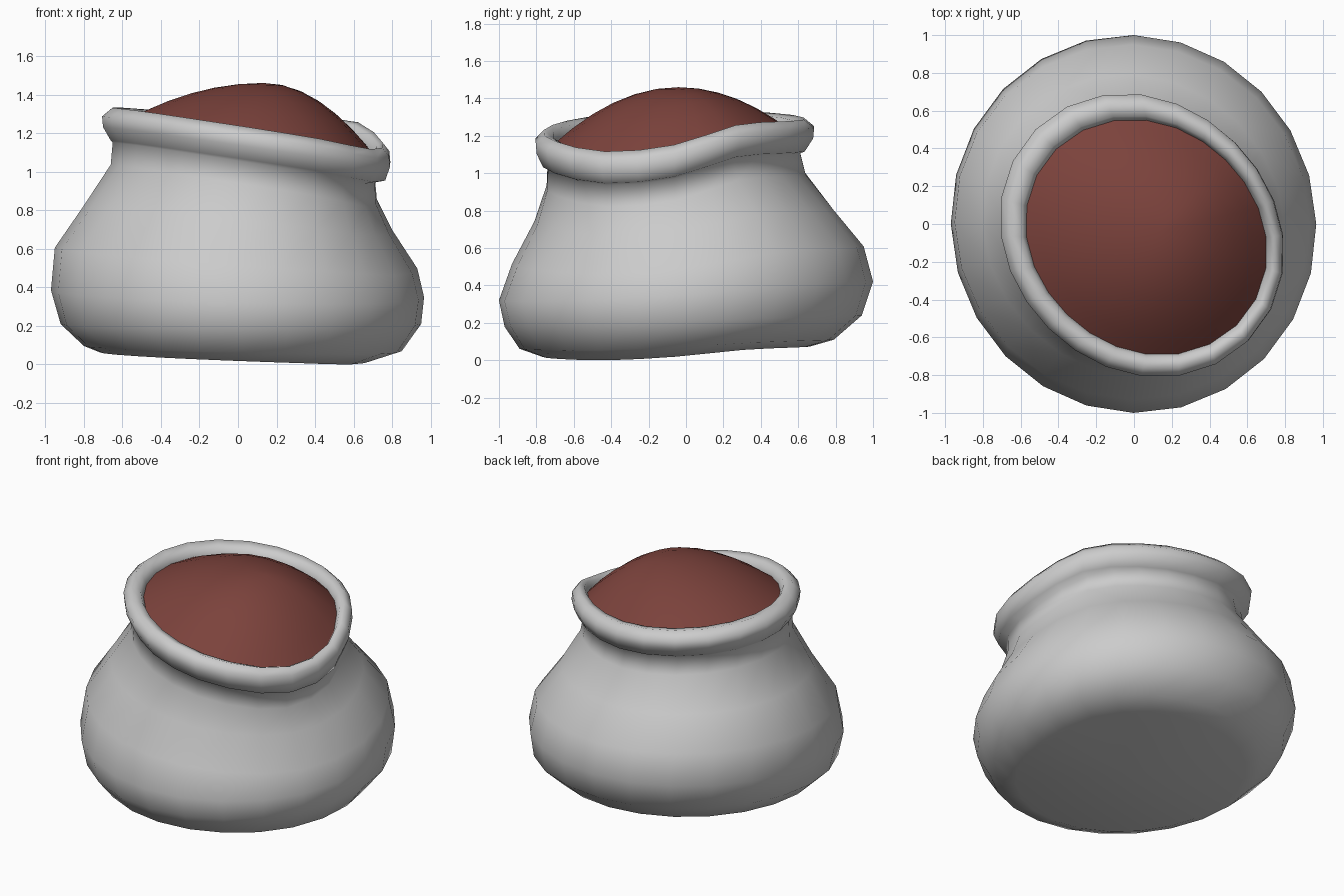
import bpy
import bmesh
import math

if "Cube" in bpy.data.objects:
    bpy.data.objects.remove(bpy.data.objects["Cube"], do_unlink=True)

SEGMENTS = 24
# Height of the sagging rim crest, every 30 degrees counter-clockwise from +x
RIM = [1.15, 1.255, 1.275, 1.285, 1.31, 1.33, 1.33, 1.315, 1.28, 1.23, 1.17, 1.115]
RIM_MEAN = sum(RIM) / len(RIM)


def material(name, colour):
    mat = bpy.data.materials.new(name)
    mat.use_nodes = True
    mat.diffuse_color = colour
    bsdf = mat.node_tree.nodes["Principled BSDF"]
    bsdf.inputs["Base Color"].default_value = colour
    bsdf.inputs["Roughness"].default_value = 0.8
    return mat


def sag(i):
    """Smoothly interpolated deviation of the rim crest from its mean height."""
    t = i * len(RIM) / SEGMENTS
    k = int(t)
    u = t - k
    a, b, c, d = (RIM[(k + n) % len(RIM)] for n in (-1, 0, 1, 2))
    curve = b + u / 2 * (c - a + u * (2 * a - 5 * b + 4 * c - d + u * (3 * (b - c) + d - a)))
    return curve - RIM_MEAN


def ring(x0, x1, y0, y1, z, weight, tilt, skew):
    """Oval loop: follows the rim's sag by weight, lifts at the back by tilt,
    and stretches towards back right and front left by skew."""
    points = []
    for i in range(SEGMENTS):
        a = math.tau * i / SEGMENTS
        r = 1 - skew * math.sin(2 * a)
        points.append(((x0 + x1) / 2 + r * (x1 - x0) / 2 * math.cos(a),
                       (y0 + y1) / 2 + r * (y1 - y0) / 2 * math.sin(a),
                       z + weight * sag(i) + tilt * math.sin(a)))
    return points


def loft(name, rings, mat, first_tip=None, last_tip=None):
    """Skin the loops in order, closing either end with a fan to a tip."""
    bm = bmesh.new()
    loops = [[bm.verts.new(p) for p in r] for r in rings]
    for low, high in zip(loops, loops[1:]):
        for i in range(SEGMENTS):
            j = (i + 1) % SEGMENTS
            bm.faces.new((low[i], low[j], high[j], high[i]))
    for tip, loop, flip in ((first_tip, loops[0], True), (last_tip, loops[-1], False)):
        if tip:
            v = bm.verts.new(tip)
            for i in range(SEGMENTS):
                a, b = loop[i], loop[(i + 1) % SEGMENTS]
                bm.faces.new((b, a, v) if flip else (a, b, v))
    for f in bm.faces:
        f.smooth = True
    mesh = bpy.data.meshes.new(name)
    bm.to_mesh(mesh)
    bm.free()
    mesh.materials.append(mat)
    obj = bpy.data.objects.new(name, mesh)
    bpy.context.collection.objects.link(obj)


cloth = material("grey cloth", (0.6, 0.6, 0.6, 1))
powder = material("red brown powder", (0.2, 0.055, 0.045, 1))

# Sack body: underside, belly, shoulder and neck
# (left x, right x, front y, back y, height, share of rim sag, tilt, skew)
body_rings = [
    (-0.72, 0.68, -0.77, 0.66, 0.045, 0.25, 0.02, 0.0),
    (-0.80, 0.85, -0.89, 0.79, 0.085, 0.15, 0.02, 0.0),
    (-0.92, 0.95, -0.97, 0.94, 0.21, 0.0, 0.03, 0.0),
    (-0.97, 0.965, -1.0, 1.0, 0.37, 0.2, 0.045, 0.01),
    (-0.95, 0.93, -0.93, 0.95, 0.56, 0.6, 0.03, 0.01),
    (-0.80, 0.80, -0.81, 0.79, 0.77, 0.7, 0.01, 0.03),
    (-0.66, 0.72, -0.745, 0.64, 0.96, 1.0, 0.0, 0.06),
    (-0.65, 0.71, -0.74, 0.61, 1.075, 1.0, 0.0, 0.065),
]
# Rolled rim and inner wall: (left x, right x, front y, back y, height)
rim_rings = [
    (-0.66, 0.765, -0.765, 0.635, 1.085),
    (-0.70, 0.79, -0.80, 0.68, 1.155),
    (-0.705, 0.785, -0.805, 0.685, 1.21),
    (-0.65, 0.75, -0.76, 0.63, 1.255),
    (-0.59, 0.72, -0.71, 0.57, 1.24),
    (-0.57, 0.70, -0.69, 0.55, 1.20),
    (-0.56, 0.69, -0.68, 0.54, 1.12),
]
loft("sack",
     [ring(*r) for r in body_rings] + [ring(*r, 1.0, 0.0, 0.065) for r in rim_rings],
     cloth, first_tip=(0, -0.05, 0.045))

# Heaped contents: the opening shrinks towards the peak along a parabola
peak = (0.13, -0.04, 1.46)
edge = ring(-0.575, 0.705, -0.695, 0.555, 1.19, 1.0, 0.0, 0.065)
heap = []
for f in (1.0, 0.86, 0.7, 0.53, 0.36, 0.18):
    heap.append([(peak[0] + (x - peak[0]) * f,
                  peak[1] + (y - peak[1]) * f,
                  z + (peak[2] - z) * (1 - f * f)) for x, y, z in edge])
loft("contents", heap, powder, last_tip=peak)
